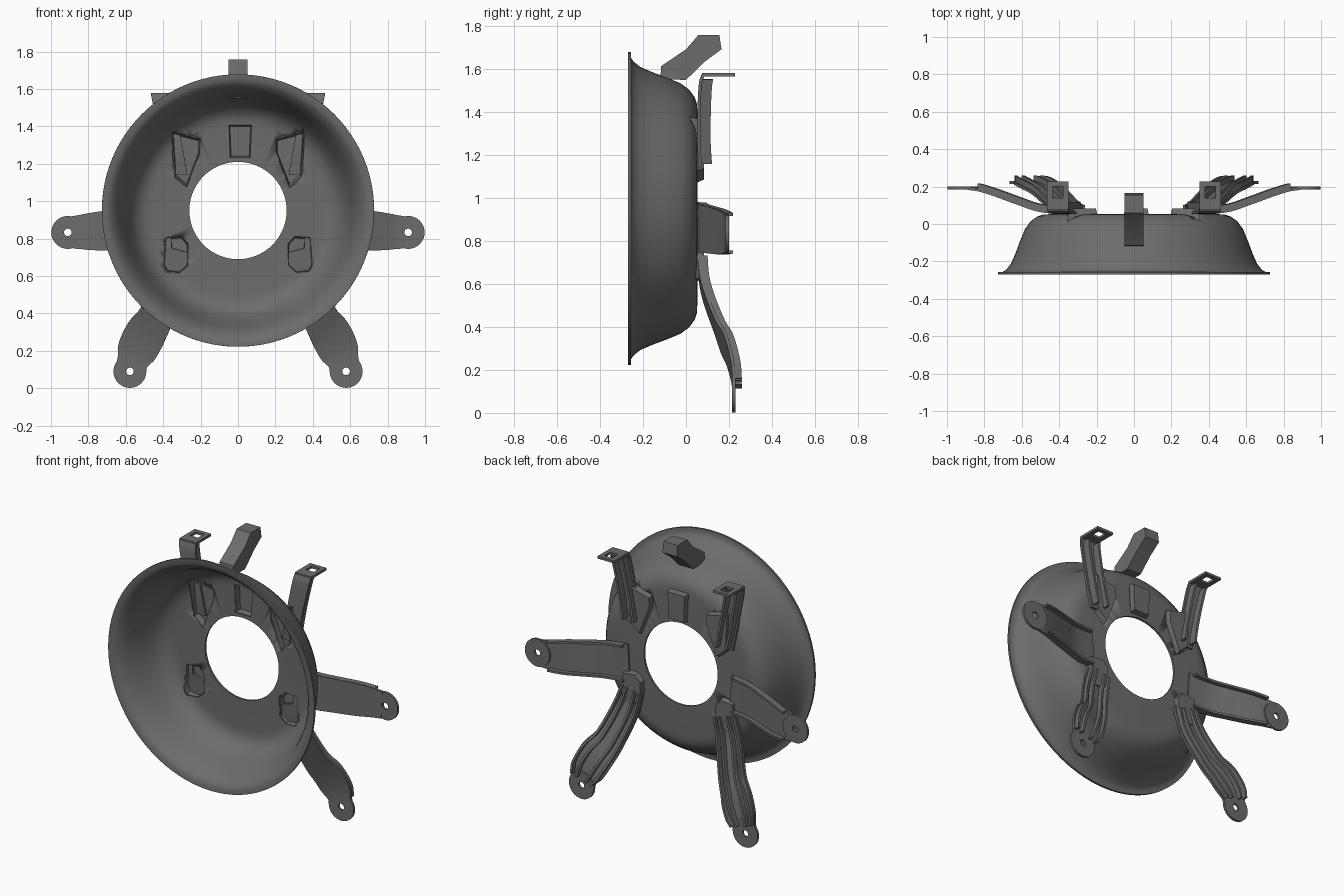
import bpy, bmesh, math
from mathutils import Vector

if "Cube" in bpy.data.objects:
    bpy.data.objects.remove(bpy.data.objects["Cube"])

metal = bpy.data.materials.new("dark grey metal")
metal.use_nodes = True
GREY = (0.15, 0.15, 0.15, 1)
metal.diffuse_color = GREY
metal.node_tree.nodes["Principled BSDF"].inputs["Base Color"].default_value = GREY
AXIS_Z = 0.95


def finish(bm, name, thickness=0):
    """Turn a bmesh into a smooth-by-angle object, optionally thickened."""
    bmesh.ops.recalc_face_normals(bm, faces=bm.faces)
    mesh = bpy.data.meshes.new(name)
    bm.to_mesh(mesh)
    bm.free()
    obj = bpy.data.objects.new(name, mesh)
    bpy.context.collection.objects.link(obj)
    mesh.materials.append(metal)
    bpy.ops.object.select_all(action="DESELECT")
    obj.select_set(True)
    bpy.context.view_layer.objects.active = obj
    if thickness:
        mod = obj.modifiers.new("thickness", "SOLIDIFY")
        mod.thickness, mod.offset = thickness, 0
        bpy.ops.object.modifier_apply(modifier=mod.name)
    bpy.ops.object.shade_smooth_by_angle(angle=math.radians(35))
    return obj


def grid(rows, name, thickness):
    bm = bmesh.new()
    rings = [[bm.verts.new(p) for p in row] for row in rows]
    for a, b in zip(rings, rings[1:]):
        for i in range(len(a) - 1):
            bm.faces.new((a[i], a[i + 1], b[i + 1], b[i]))
    return finish(bm, name, thickness)


def prism(outline, name, front, back, shrink=1.0, open_front=False, thickness=0):
    """Extrude an (x, z) outline along y; front gives the y of each point."""
    bm = bmesh.new()
    cx = sum(p[0] for p in outline) / len(outline)
    cz = sum(p[1] for p in outline) / len(outline)
    a = [bm.verts.new((x, front(x, z), z)) for x, z in outline]
    b = [bm.verts.new((cx + (x - cx) * shrink, back, cz + (z - cz) * shrink))
         for x, z in outline]
    for i in range(len(a)):
        j = (i + 1) % len(a)
        bm.faces.new((a[i], a[j], b[j], b[i]))
    bm.faces.new(b)
    if not open_front:
        bm.faces.new(a)
    return finish(bm, name, thickness)


def smooth_path(points, steps=6):
    """Catmull-Rom samples through (x, y, z, half width) points."""
    p = [Vector(q) for q in points]
    p = [2 * p[0] - p[1]] + p + [2 * p[-1] - p[-2]]
    out = []
    for a, b, c, d in zip(p, p[1:], p[2:], p[3:]):
        for s in range(steps):
            t = s / steps
            out.append(0.5 * (2 * b + (c - a) * t + (2 * a - 5 * b + 4 * c - d) * t * t
                              + (3 * b - a - 3 * c + d) * t ** 3))
    return out + [p[-2]]


def arm(points, name, side, ribs, span, depth, across=None):
    """Curved sheet strip with upright ribs on its back."""
    path = smooth_path(points)
    frames = []
    for i, q in enumerate(path):
        d = path[min(i + 1, len(path) - 1)] - path[max(i - 1, 0)]
        w = Vector(across) if across else Vector((-d.z, 0, d.x)).normalized()
        frames.append((q.xyz, w * q.w))

    def flip(v):
        return Vector((v.x * side, v.y, v.z))

    grid([[flip(c + w * k) for k in (-1, 0, 1)] for c, w in frames], name, 0.015)
    n = len(frames)
    for number, k in enumerate(ribs):
        part = frames[int(span[0] * n):int(span[1] * n)]
        grid([[flip(c + w * k), flip(c + w * k + Vector((0, depth, 0)))]
              for c, w in part], f"{name}_rib_{number + 1}", 0.014)


def eyelet(center, radius, name):
    """Flat round end with a bolt hole."""
    rows = []
    for i in range(41):
        a = i * math.tau / 40
        d = Vector((math.cos(a), 0, math.sin(a)))
        rows.append([Vector(center) + d * 0.02, Vector(center) + d * radius])
    grid(rows, name, 0.015)


# Bowl, lathed around the y axis
profile = [(0.728, -0.263), (0.70, -0.262), (0.68, -0.25), (0.652, -0.215),
           (0.628, -0.16), (0.604, -0.095), (0.577, -0.03), (0.548, 0.01),
           (0.515, 0.034), (0.485, 0.044), (0.45, 0.046), (0.26, 0.046)]
bm = bmesh.new()
verts = [bm.verts.new((r, y, AXIS_Z)) for r, y in profile]
edges = [bm.edges.new(pair) for pair in zip(verts, verts[1:])]
bmesh.ops.spin(bm, geom=verts + edges, cent=(0, 0, AXIS_Z), axis=(0, 1, 0),
               angle=math.tau, steps=96, use_merge=True)
bowl = finish(bm, "bowl", 0.013)


# Pressed pockets: cut through the bowl, then closed by a raised pan
def seat(x, z):
    return 0.043 - max(0, math.hypot(x, z - AXIS_Z) - 0.47) * 0.5


upper = [(0.2, 1.335), (0.353, 1.374), (0.34, 1.128), (0.275, 1.072), (0.2, 1.262)]
lower = [(0.39, 0.81), (0.3, 0.817), (0.262, 0.775), (0.265, 0.655),
         (0.31, 0.615), (0.385, 0.622), (0.402, 0.658)]
middle = [(-0.052, 1.41), (0.076, 1.41), (0.068, 1.23), (-0.045, 1.23)]
pockets = [("top_pocket", middle)]
for side, label in ((1, "left"), (-1, "right")):
    pockets.append((f"{label}_upper_pocket", [(x * side, z) for x, z in upper]))
    pockets.append((f"{label}_lower_pocket", [(x * side, z) for x, z in lower]))
for name, outline in pockets:
    cutter = prism(outline, "cutter", lambda x, z: -0.08, 0.2)
    cutter.hide_render = True
    mod = bowl.modifiers.new("pocket", "BOOLEAN")
    mod.operation, mod.object, mod.solver = "DIFFERENCE", cutter, "EXACT"
    bpy.context.view_layer.objects.active = bowl
    bpy.ops.object.modifier_apply(modifier=mod.name)
    bpy.data.objects.remove(cutter)
    prism(outline, name, seat, 0.08, 0.9, True, 0.01)

# Mounting arms, mirrored left and right
side_arm = [(0.36, 0.057, 0.865, 0.115), (0.5, 0.072, 0.857, 0.112),
            (0.62, 0.112, 0.849, 0.108), (0.73, 0.152, 0.841, 0.104),
            (0.82, 0.18, 0.836, 0.094), (0.885, 0.19, 0.833, 0.086)]
lower_arm = [(0.32, 0.06, 0.74, 0.07), (0.365, 0.077, 0.58, 0.085),
             (0.435, 0.145, 0.39, 0.094), (0.495, 0.19, 0.29, 0.11),
             (0.54, 0.215, 0.2, 0.106), (0.562, 0.221, 0.145, 0.085),
             (0.57, 0.222, 0.115, 0.082)]
upper_arm = [(0.325, 0.067, 1.14, 0.055), (0.345, 0.06, 1.25, 0.055),
             (0.37, 0.06, 1.38, 0.055), (0.398, 0.066, 1.52, 0.057),
             (0.407, 0.078, 1.57, 0.058)]
for side, label in ((1, "left"), (-1, "right")):
    arm(side_arm, f"{label}_side_arm", side, (-0.94, 0.94), (0.06, 0.85), 0.035)
    eyelet((0.91 * side, 0.192, 0.833), 0.088, f"{label}_side_eyelet")
    arm(lower_arm, f"{label}_lower_arm", side, (-0.85, -0.4, 0.4, 0.85), (0.05, 0.88), 0.038)
    eyelet((0.578 * side, 0.222, 0.09), 0.088, f"{label}_lower_eyelet")
    arm(upper_arm, f"{label}_upper_arm", side, (-0.65, 0.65), (0.04, 0.88), 0.055, (1, 0, 0))
    # Bent tab with a square hole
    bm = bmesh.new()
    xs, ys = (0.349, 0.38, 0.437, 0.465), (0.075, 0.14, 0.2, 0.228)
    v = [[bm.verts.new((x * side, y, 1.572)) for x in xs] for y in ys]
    for i in range(3):
        for j in range(3):
            if (i, j) != (1, 1):
                bm.faces.new((v[i][j], v[i][j + 1], v[i + 1][j + 1], v[i + 1][j]))
    finish(bm, f"{label}_upper_tab", 0.015)

# Bent clip on top of the bowl
clip = [(-0.12, 1.55), (-0.115, 1.612), (0.0, 1.69), (0.058, 1.757),
        (0.155, 1.757), (0.165, 1.69), (0.09, 1.635), (0.0, 1.548)]
bm = bmesh.new()
ends = [[bm.verts.new((x, y, z)) for y, z in clip] for x in (-0.05, 0.05)]
for i in range(len(clip)):
    j = (i + 1) % len(clip)
    bm.faces.new((ends[0][i], ends[0][j], ends[1][j], ends[1][i]))
bm.faces.new(ends[0])
bm.faces.new(ends[1])
finish(bm, "top_clip")
